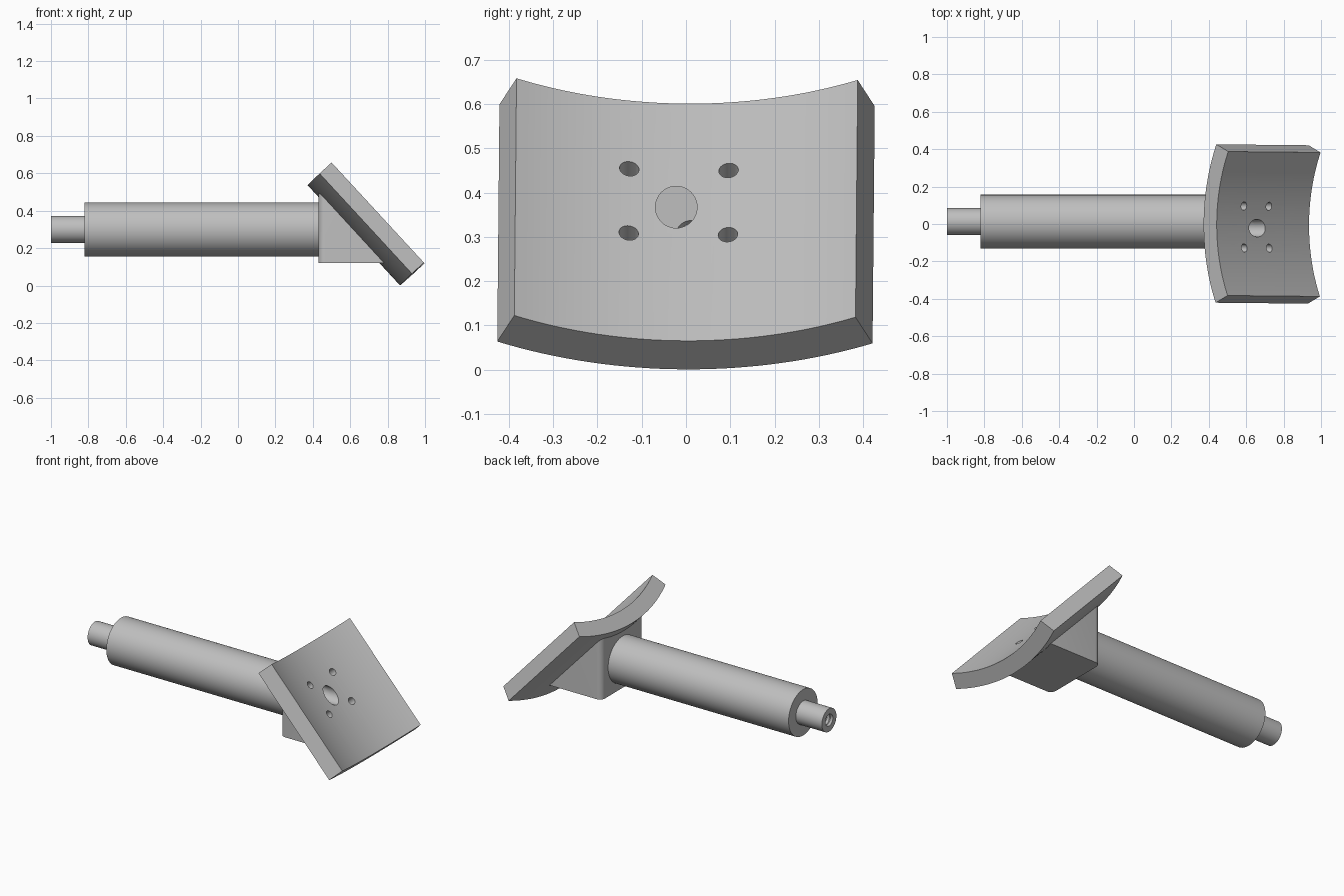
import bpy, bmesh, math
from mathutils import Matrix, Vector

cube = bpy.data.objects.get("Cube")
if cube:
    bpy.data.objects.remove(cube, do_unlink=True)

grey = bpy.data.materials.new("plain_grey")
grey.use_nodes = True
grey.diffuse_color = (0.52, 0.52, 0.52, 1)
grey.node_tree.nodes["Principled BSDF"].inputs["Base Color"].default_value = (0.52, 0.52, 0.52, 1)

AXIS_Y, AXIS_Z = 0.0125, 0.30      # shaft axis
JOINT_X = 0.43                     # shaft meets block

# Plate frame: local x runs down the slope, local z is the concave side
slope = Vector((0.678, 0, -0.735)).normalized()
side = Vector((0, 1, 0))
normal = slope.cross(side)
plate_frame = Matrix((slope, side, normal)).transposed().to_4x4()
plate_frame.translation = (0.689, 0, 0.333)
plate_frame = plate_frame @ Matrix.Rotation(-0.0068, 4, 'Z')


def make_object(name, bm):
    bmesh.ops.recalc_face_normals(bm, faces=bm.faces)
    mesh = bpy.data.meshes.new(name)
    bm.to_mesh(mesh)
    bm.free()
    mesh.materials.append(grey)
    obj = bpy.data.objects.new(name, mesh)
    bpy.context.collection.objects.link(obj)
    return obj


def extrude_profile(points, vector):
    bm = bmesh.new()
    face = bm.faces.new([bm.verts.new(p) for p in points])
    new = bmesh.ops.extrude_face_region(bm, geom=[face], use_keep_orig=True)["geom"]
    moved = [v for v in new if isinstance(v, bmesh.types.BMVert)]
    bmesh.ops.translate(bm, verts=moved, vec=vector)
    return bm


def lathe_x(profile, sides):
    """Revolve a closed (x, radius) profile about the shaft axis."""
    bm = bmesh.new()
    rings = []
    for i in range(sides):
        a = 2 * math.pi * i / sides
        rings.append([bm.verts.new((x, AXIS_Y + r * math.cos(a), AXIS_Z + r * math.sin(a)))
                      for x, r in profile])
    n = len(profile)
    for i in range(sides):
        p, q = rings[i], rings[(i + 1) % sides]
        for j in range(n):
            k = (j + 1) % n
            bm.faces.new((p[j], p[k], q[k], q[j]))
    return bm


def smooth(obj, angle):
    bpy.ops.object.select_all(action='DESELECT')
    obj.select_set(True)
    bpy.context.view_layer.objects.active = obj
    bpy.ops.object.shade_smooth_by_angle(angle=math.radians(angle))


# Stepped shaft with a threaded bore
profile = [(-1, 0.072), (-0.82, 0.072), (-0.82, 0.144), (JOINT_X, 0.144)]
teeth = 60
pitch = (JOINT_X + 1) / teeth
for i in range(teeth):
    x = JOINT_X - i * pitch
    profile += [(x, 0.037), (x - pitch / 2, 0.029)]
profile.append((-1, 0.037))
shaft = make_object("shaft", lathe_x(profile, 64))

# Wedge block between shaft and plate, rounded at its back upright edges
HALF = 0.21
y0 = AXIS_Y - HALF
wedge = [(JOINT_X, y0, 0.12), (0.831, y0, 0.12), (JOINT_X, y0, 0.555)]
bm = extrude_profile(wedge, (0, 2 * HALF, 0))
uprights = [e for e in bm.edges
            if all(abs(v.co.x - JOINT_X) < 1e-4 for v in e.verts)
            and abs(e.verts[0].co.z - e.verts[1].co.z) > 0.1]
bmesh.ops.bevel(bm, geom=uprights, offset=0.035, segments=6, profile=0.5, affect='EDGES')
block = make_object("wedge_block", bm)

# Curved plate, an arc section drawn along the slope
RADIUS, THICK, SPREAD, LENGTH, STEPS = 0.95, 0.095, math.radians(23.9), 0.728, 32
angles = [SPREAD * (2 * i / STEPS - 1) for i in range(STEPS + 1)]


def arc(r, order):
    return [(-LENGTH / 2, r * math.sin(a), RADIUS - r * math.cos(a)) for a in order]


bm = extrude_profile(arc(RADIUS, angles) + arc(RADIUS + THICK, angles[::-1]), (LENGTH, 0, 0))
bm.transform(plate_frame)
plate = make_object("curved_plate", bm)

# Drill the access hole along the shaft and four screw holes square to the plate
bm = bmesh.new()


def drill(radius, depth, matrix):
    bmesh.ops.create_cone(bm, cap_ends=True, segments=40, radius1=radius, radius2=radius,
                          depth=depth, matrix=matrix)


drill(0.047, 0.8, Matrix.Translation((0.8, -0.022, 0.367)) @ Matrix.Rotation(math.pi / 2, 4, 'Y'))
for t in (-0.155, 0.042):
    for y in (-0.129, 0.095):
        drill(0.022, 0.3, plate_frame @ Matrix.Translation((t, y, 0.02)))
cutter = make_object("hole_cutter", bm)
cutter.hide_render = True

for obj in (block, plate):
    mod = obj.modifiers.new("holes", 'BOOLEAN')
    mod.operation = 'DIFFERENCE'
    mod.solver = 'EXACT'
    mod.object = cutter
    bpy.context.view_layer.objects.active = obj
    bpy.ops.object.modifier_apply(modifier=mod.name)
bpy.data.objects.remove(cutter, do_unlink=True)

for obj in (shaft, block, plate):
    smooth(obj, 25)
